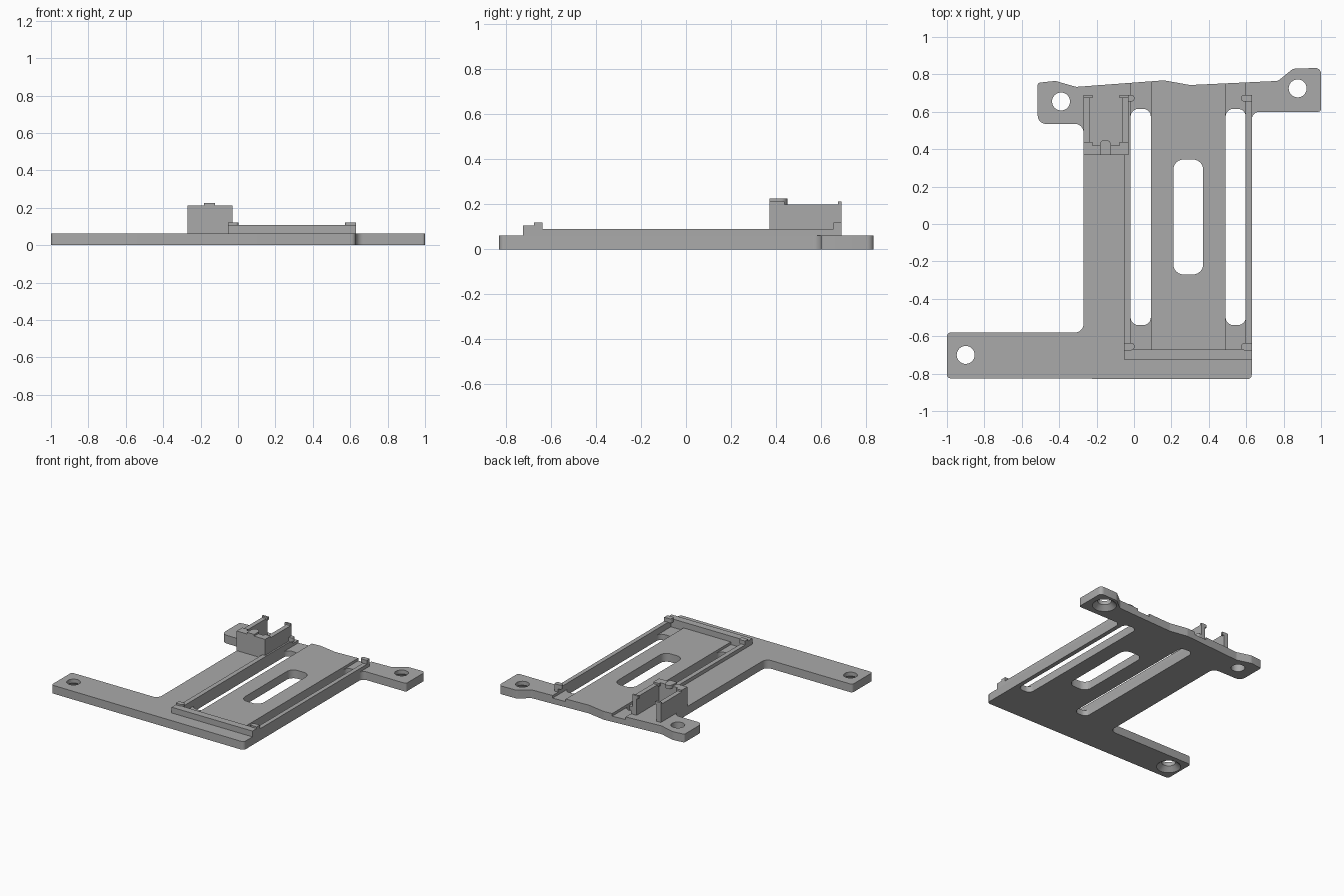
import bpy, bmesh, math
from mathutils import Vector

cube = bpy.data.objects.get("Cube")
if cube:
    bpy.data.objects.remove(cube)

grey = bpy.data.materials.new("light grey plastic")
grey.use_nodes = True
grey.diffuse_color = (0.4, 0.4, 0.4, 1)
grey.node_tree.nodes["Principled BSDF"].inputs["Base Color"].default_value = (0.4, 0.4, 0.4, 1)

T = 0.063  # plate thickness


def make(name, bm):
    bmesh.ops.recalc_face_normals(bm, faces=bm.faces)
    mesh = bpy.data.meshes.new(name)
    bm.to_mesh(mesh)
    bm.free()
    mesh.materials.append(grey)
    ob = bpy.data.objects.new(name, mesh)
    bpy.context.collection.objects.link(ob)
    return ob


def rounded(corners, steps=6):
    """Replace each (x, y, radius) corner by a fillet arc."""
    out = []
    for i, (x, y, r) in enumerate(corners):
        p = Vector((x, y))
        if r == 0:
            out.append(p)
            continue
        a = (Vector(corners[i - 1][:2]) - p).normalized()
        b = (Vector(corners[(i + 1) % len(corners)][:2]) - p).normalized()
        half = a.angle(b) / 2
        centre = p + (a + b).normalized() * r / math.sin(half)
        start = p + a * r / math.tan(half) - centre
        end = p + b * r / math.tan(half) - centre
        sweep = end.angle_signed(start)
        for k in range(steps + 1):
            t = sweep * k / steps
            out.append(centre + Vector((start.x * math.cos(t) - start.y * math.sin(t),
                                        start.x * math.sin(t) + start.y * math.cos(t))))
    return out


def prism(name, corners, z0, z1):
    bm = bmesh.new()
    face = bm.faces.new([bm.verts.new((p.x, p.y, z0)) for p in rounded(corners)])
    ext = bmesh.ops.extrude_face_region(bm, geom=[face])
    for v in ext["geom"]:
        if isinstance(v, bmesh.types.BMVert):
            v.co.z = z1
    return make(name, bm)


def block(name, x0, x1, y0, y1, z0, z1, radii=(0, 0, 0, 0)):
    pts = ((x0, y0), (x1, y0), (x1, y1), (x0, y1))
    return prism(name, [(x, y, r) for (x, y), r in zip(pts, radii)], z0, z1)


def cone(name, x, y, z0, z1, r0, r1):
    bm = bmesh.new()
    bmesh.ops.create_cone(bm, cap_ends=True, segments=32, radius1=r0, radius2=r1, depth=z1 - z0)
    bmesh.ops.translate(bm, vec=(x, y, (z0 + z1) / 2), verts=bm.verts)
    return make(name, bm)


def cut(target, cutter):
    cutter.hide_render = True
    mod = target.modifiers.new("cut", "BOOLEAN")
    mod.operation = "DIFFERENCE"
    mod.solver = "EXACT"
    mod.object = cutter
    bpy.context.view_layer.objects.active = target
    bpy.ops.object.modifier_apply(modifier=mod.name)
    bpy.data.objects.remove(cutter)


# base plate with three mounting arms
plate = prism("base_plate", [
    (-1, -.825, .02), (.63, -.83, .025), (.63, .6, .04), (1, .6, .015), (1, .835, .03),
    (.85, .83, .03), (.77, .765, .03), (.3, .743, .05), (.16, .768, .05), (-.31, .733, .05),
    (-.42, .765, .04), (-.515, .755, .015), (-.515, .535, .045), (-.27, .535, .045),
    (-.27, -.58, .045), (-1, -.58, .02)], 0, T)

# shallow grooves and long slots either side of the centre panel
for x0, x1 in ((-.018, .09), (.49, .597)):
    cut(plate, block("groove_cutter", x0, x1, -.67, .9, .043, .2))
    cut(plate, block("slot_cutter", x0, x1, -.54, .615, -.1, .2, (.04,) * 4))
cut(plate, block("window_cutter", .21, .37, -.27, .345, -.1, .2, (.055,) * 4))

# screw holes, two of them countersunk underneath
for x, y, sunk in ((-.9, -.7, True), (.875, .725, True), (-.39, .655, False)):
    cut(plate, cone("hole_cutter", x, y, -.1, .2, .048, .048))
    if sunk:
        cut(plate, cone("countersink_cutter", x, y, -.01, .035, .095, .046))

# rails framing the tray
block("left_rail", -.053, -.018, -.725, .69, T - .01, .09)
block("right_rail", .597, .63, -.725, .69, T - .01, .09)
block("front_rail", -.053, .63, -.725, -.67, T - .01, .107)

# rounded retaining clips on the rails
for label, y0, y1 in (("front", -.675, -.637), ("rear", .655, .69)):
    block("right_clip_" + label, -.053, .002, y0, y1, .088, .12, (0, .015, .015, 0))
    block("left_clip_" + label, .573, .63, y0, y1, .088, .12, (.015, 0, 0, .015))

# upright holder: front wall, two side walls, catches and top tab
block("holder_front_wall", -.27, -.03, .37, .42, T - .01, .213)
for label, x0, x1, c0, c1 in (("right", -.27, -.235, -.27, -.222),
                              ("left", -.065, -.03, -.078, -.03)):
    block("holder_wall_" + label, x0, x1, .42, .69, T - .01, .2)
    block("holder_catch_rear_" + label, c0, c1, .675, .69, .19, .213)
    block("holder_catch_front_" + label, c0, c1, .42, .438, .19, .213)
block("holder_top_tab", -.183, -.122, .37, .45, .2, .226, (0, 0, .029, .029))

# smooth the curved edges, keep the corners sharp
bpy.ops.object.select_all(action="DESELECT")
for ob in bpy.context.collection.objects:
    if ob.type == "MESH" and grey.name in ob.data.materials:
        ob.select_set(True)
        bpy.context.view_layer.objects.active = ob
bpy.ops.object.shade_smooth_by_angle(angle=math.radians(30))
